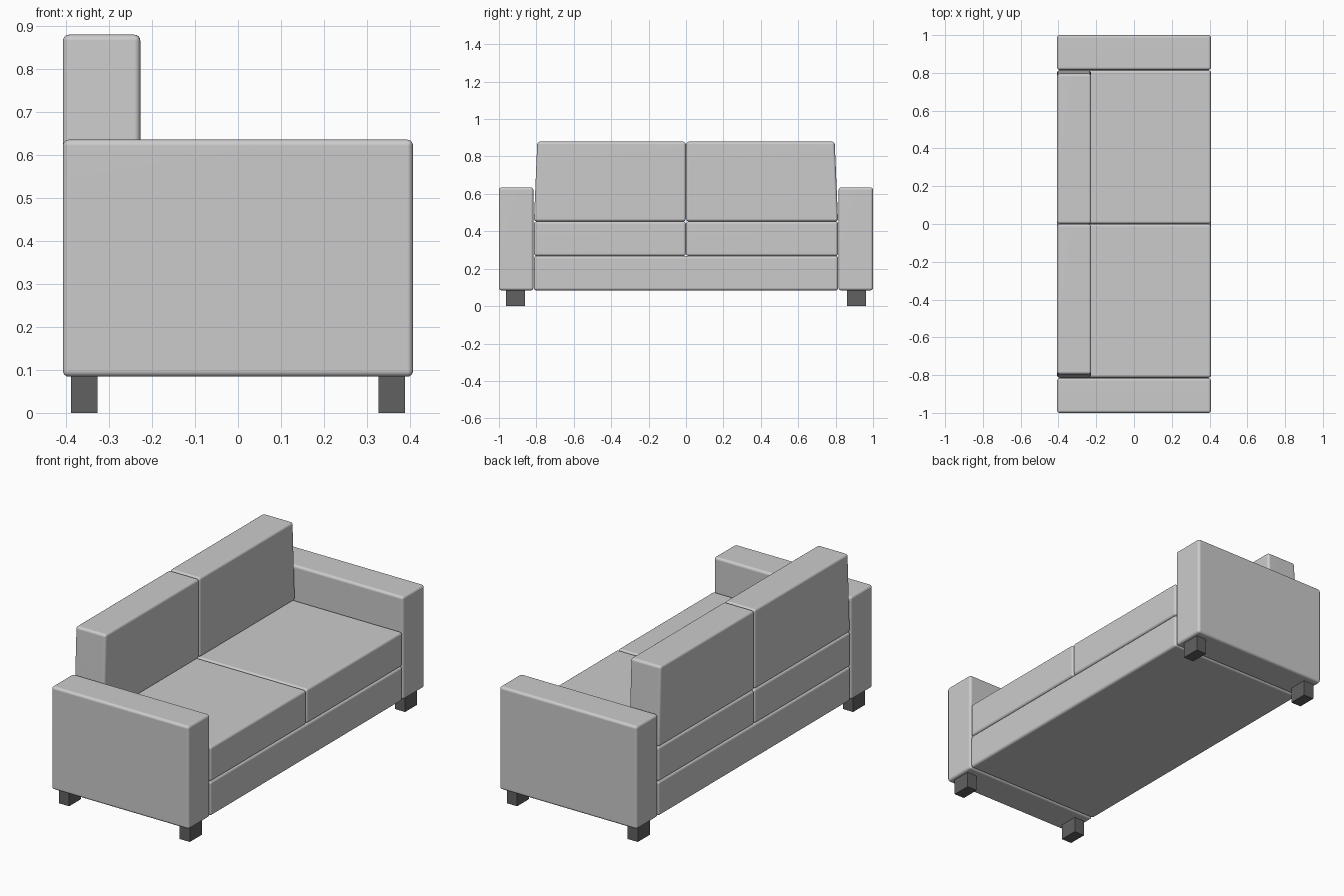
import bpy, bmesh

if "Cube" in bpy.data.objects:
    bpy.data.objects.remove(bpy.data.objects["Cube"])


def box(name, x, y, z, bevel=0.014, taper=0.0):
    """Box from (min, max) ranges; taper pulls the top outer y edge toward the centre."""
    bm = bmesh.new()
    bmesh.ops.create_cube(bm, size=1)
    for v in bm.verts:
        i, j, k = (int(c > 0) for c in v.co)
        v.co = (x[i], y[j], z[k])
        if k and abs(y[j]) == max(abs(y[0]), abs(y[1])):
            v.co.y -= taper if y[j] > 0 else -taper
    if bevel:
        bmesh.ops.bevel(bm, geom=bm.edges[:], offset=bevel, segments=4,
                        profile=0.5, affect='EDGES')
    bmesh.ops.recalc_face_normals(bm, faces=bm.faces[:])
    mesh = bpy.data.meshes.new(name)
    bm.to_mesh(mesh)
    bm.free()
    obj = bpy.data.objects.new(name, mesh)
    bpy.context.collection.objects.link(obj)
    if bevel:
        mesh.shade_smooth()
        obj.modifiers.new("Weighted Normal", 'WEIGHTED_NORMAL')
    return obj


def mirrored(y, side):
    return tuple(sorted((y[0] * side, y[1] * side)))


dark = bpy.data.materials.new("dark_leg")
dark.diffuse_color = (0.12, 0.12, 0.12, 1)
dark.use_nodes = True
dark.node_tree.nodes["Principled BSDF"].inputs["Base Color"].default_value = dark.diffuse_color

DEPTH = (-0.407, 0.407)

# Base under the cushions
box("base", DEPTH, (-0.814, 0.814), (0.084, 0.268))

for side, label in ((1, "left"), (-1, "right")):
    # Armrest
    box(f"{label}_arm", DEPTH, mirrored((0.816, 1.0), side), (0.084, 0.635))
    # Seat cushion
    box(f"{label}_seat_cushion", DEPTH, mirrored((0.001, 0.813), side), (0.268, 0.453))
    # Back cushion, outer side leaning inward
    box(f"{label}_back_cushion", (-0.407, -0.227), mirrored((0.001, 0.813), side),
        (0.453, 0.879), taper=0.018)
    # Legs
    for x, end in (((0.327, 0.388), "front"), ((-0.388, -0.327), "back")):
        leg = box(f"{label}_{end}_leg", x, mirrored((0.86, 0.962), side), (0, 0.09), bevel=0)
        leg.data.materials.append(dark)
